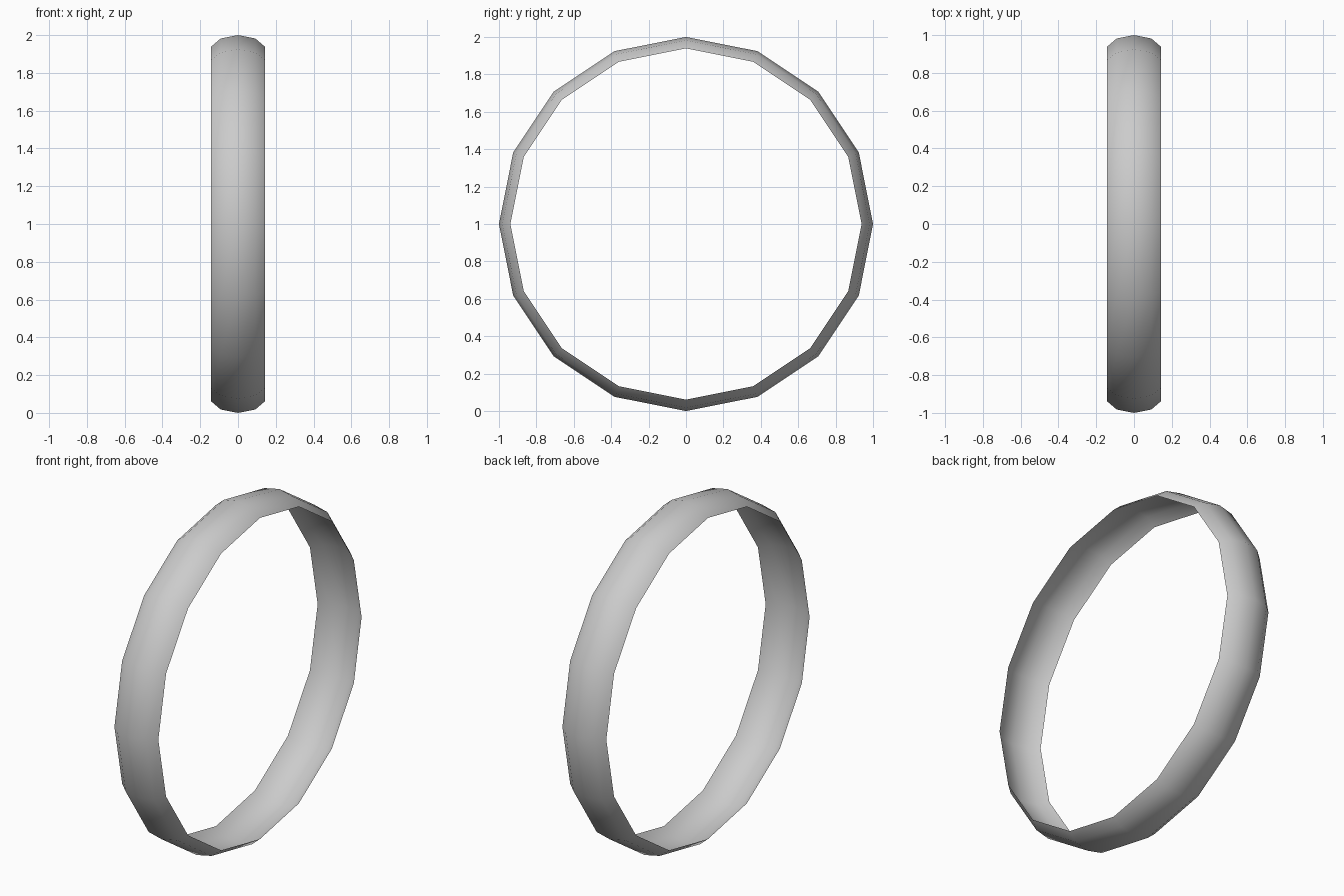
import bpy, bmesh
from math import sin, cos, pi

if "Cube" in bpy.data.objects:
    bpy.data.objects.remove(bpy.data.objects["Cube"])

SEGMENTS = 16
# half cross-section of the band: (x across the width, radius)
PROFILE = [(-0.142, 0.939), (-0.092, 0.982), (0, 1.0), (0.092, 0.982), (0.142, 0.939)]

# bulged ring band, open on the inside, revolved about the x axis
bm = bmesh.new()
rings = []
for i in range(SEGMENTS):
    a = 2 * pi * i / SEGMENTS
    rings.append([bm.verts.new((x, r * sin(a), 1 + r * cos(a))) for x, r in PROFILE])
for i in range(SEGMENTS):
    p, q = rings[i], rings[(i + 1) % SEGMENTS]
    for j in range(len(PROFILE) - 1):
        f = bm.faces.new((p[j], p[j + 1], q[j + 1], q[j]))
        f.normal_update()
        c = f.calc_center_median()
        if f.normal.y * c.y + f.normal.z * (c.z - 1) < 0:
            f.normal_flip()
        f.smooth = True

mesh = bpy.data.meshes.new("ring_band")
bm.to_mesh(mesh)
bm.free()
band = bpy.data.objects.new("ring_band", mesh)
bpy.context.collection.objects.link(band)
